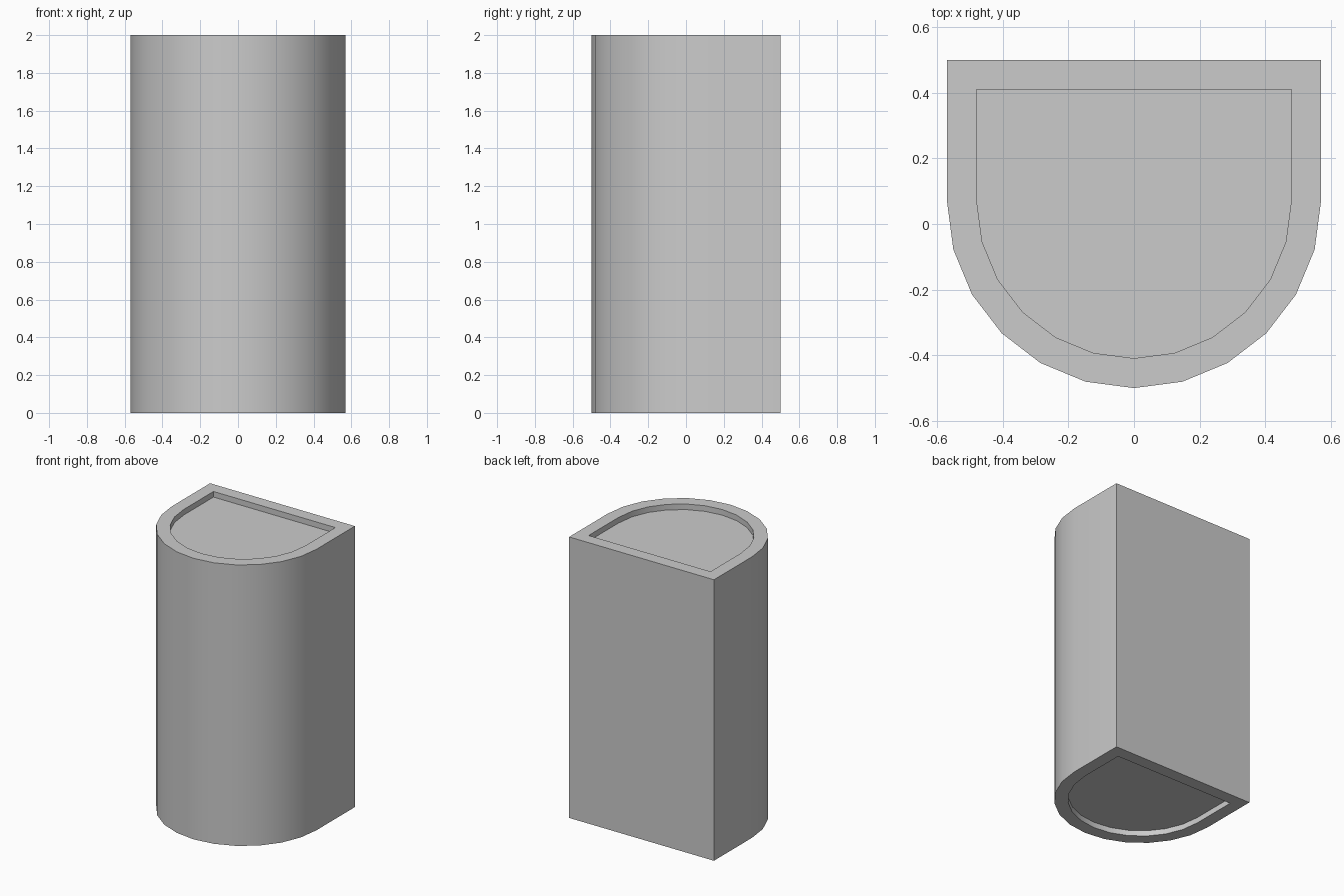
import bpy, bmesh, math

if "Cube" in bpy.data.objects:
    bpy.data.objects.remove(bpy.data.objects["Cube"])

R, CY, H = 0.57, 0.07, 2.0      # front arc radius, arc centre, height
RIM, DEPTH = 0.09, 0.04         # rim width, recess depth

# D-shaped footprint: flat back, half-round front of 12 sides
profile = [(R, 0.5), (-R, 0.5)]
for i in range(13):
    a = math.pi + math.pi * i / 12
    profile.append((R * math.cos(a), CY + R * math.sin(a)))

bm = bmesh.new()
base = bm.faces.new([bm.verts.new((x, y, 0)) for x, y in profile])
ext = bmesh.ops.extrude_face_region(bm, geom=[base], use_keep_orig=True)
bmesh.ops.translate(bm, vec=(0, 0, H),
                    verts=[g for g in ext["geom"] if isinstance(g, bmesh.types.BMVert)])
bmesh.ops.recalc_face_normals(bm, faces=bm.faces[:])

# Shallow recess inside a rim at both ends
for cap in [f for f in bm.faces if abs(f.normal.z) > 0.9]:
    n = cap.normal.copy()
    bmesh.ops.inset_region(bm, faces=[cap], thickness=RIM, use_even_offset=True)
    floor = bmesh.ops.extrude_discrete_faces(bm, faces=[cap])["faces"][0]
    bmesh.ops.translate(bm, vec=-n * DEPTH, verts=floor.verts[:])
bmesh.ops.recalc_face_normals(bm, faces=bm.faces[:])

mesh = bpy.data.meshes.new("half_round_block")
bm.to_mesh(mesh)
bm.free()
block = bpy.data.objects.new("half_round_block", mesh)
bpy.context.collection.objects.link(block)

# Smooth round front, crisp corners and rims
bpy.context.view_layer.objects.active = block
block.select_set(True)
bpy.ops.object.shade_smooth_by_angle(angle=math.radians(30))
